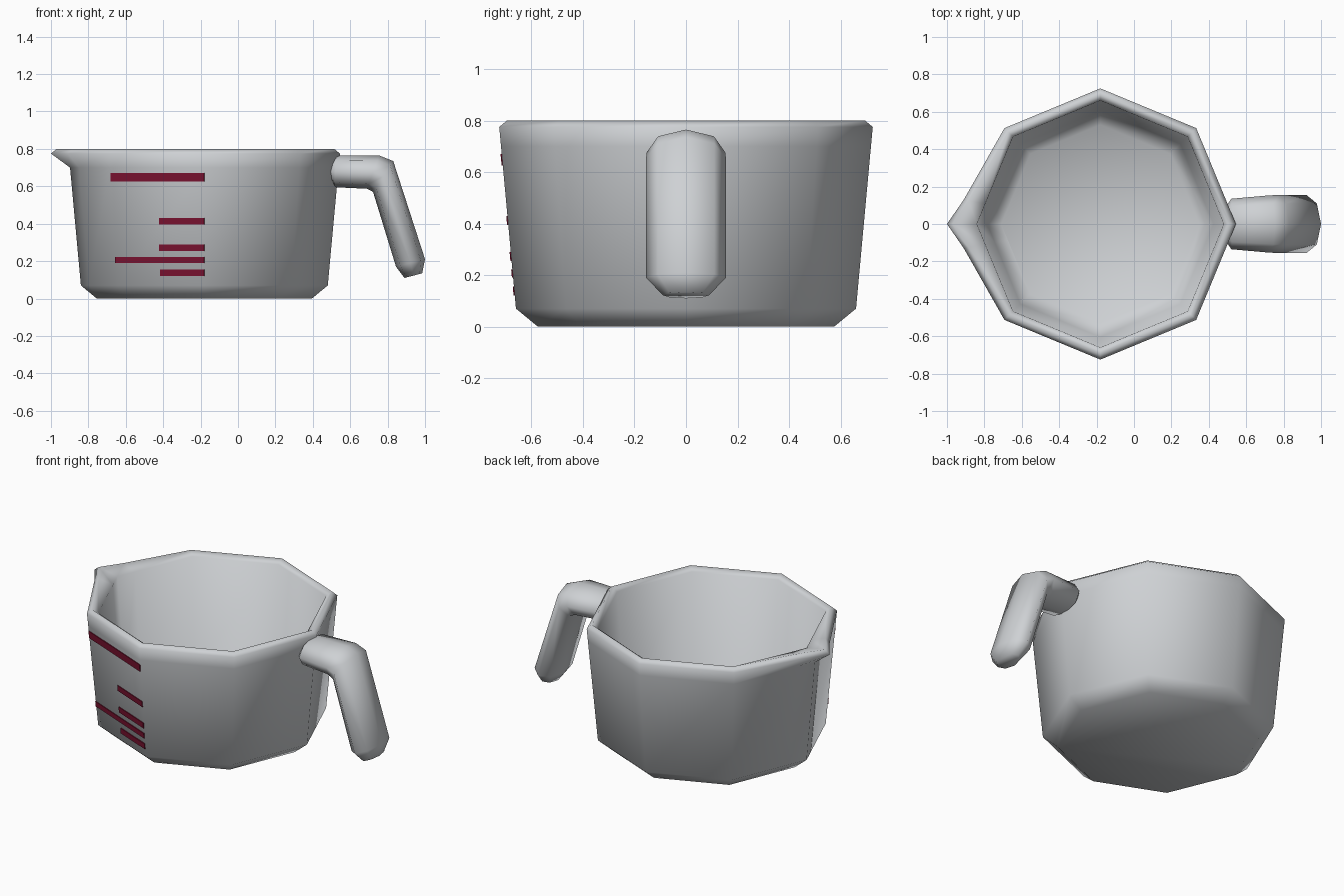
import bpy, bmesh, math

if "Cube" in bpy.data.objects:
    bpy.data.objects.remove(bpy.data.objects["Cube"])

def material(name, rgb):
    m = bpy.data.materials.new(name)
    m.diffuse_color = (*rgb, 1)
    m.use_nodes = True
    m.node_tree.nodes["Principled BSDF"].inputs["Base Color"].default_value = m.diffuse_color
    return m

GREY = material("light grey", (0.62, 0.64, 0.66))
RED = material("dark red", (0.2, 0.006, 0.03))
CX = -0.18  # bowl axis

def make(name, bm, mat, smooth=True):
    bmesh.ops.recalc_face_normals(bm, faces=bm.faces)
    for f in bm.faces:
        f.smooth = smooth
    me = bpy.data.meshes.new(name)
    bm.to_mesh(me)
    bm.free()
    me.materials.append(mat)
    ob = bpy.data.objects.new(name, me)
    bpy.context.collection.objects.link(ob)
    return ob

def loft(rings):
    # skin closed rings of points and cap both ends
    bm = bmesh.new()
    vs = [[bm.verts.new(p) for p in r] for r in rings]
    n = len(vs[0])
    for a, b in zip(vs, vs[1:]):
        for i in range(n):
            j = (i + 1) % n
            bm.faces.new((a[i], a[j], b[j], b[i]))
    bm.faces.new(vs[0])
    bm.faces.new(vs[-1])
    return bm

# bowl: eight-sided profile with extra points that pull the rim into a spout
profile = [(0.575, 0), (0.66, 0.07), (0.718, 0.70), (0.725, 0.775), (0.695, 0.80),
           (0.66, 0.775), (0.605, 0.11), (0.53, 0.05)]
angles = [0, 45, 90, 135, 170, 180, 190, 225, 270, 315]
spout = {3: {170: 0.742, 180: 0.82, 190: 0.742},
         4: {170: 0.715, 180: 0.79, 190: 0.715}}
rings = []
for k, (r, z) in enumerate(profile):
    ring = []
    for a in angles:
        flat = math.cos(math.radians(22.5)) / math.cos(math.radians(a % 45 - 22.5))
        d = spout.get(k, {}).get(a, r * flat)
        t = math.radians(a)
        ring.append((CX + d * math.cos(t), d * math.sin(t), z))
    rings.append(ring)
make("cup", loft(rings), GREY)

# handle: bent bar, (upper x, upper z, lower x, lower z, half width)
sections = [(0.49, 0.71, 0.49, 0.64, 0.09), (0.525, 0.765, 0.515, 0.595, 0.135),
            (0.755, 0.765, 0.69, 0.587, 0.153), (0.83, 0.735, 0.722, 0.57, 0.155),
            (1.0, 0.21, 0.845, 0.17, 0.155), (0.985, 0.135, 0.89, 0.11, 0.09)]
rings = []
for ux, uz, lx, lz, w in sections:
    ring = []
    for i in range(8):
        t = i * math.pi / 4
        s = math.cos(t) / 2
        ring.append(((ux + lx) / 2 + s * (ux - lx), w * math.sin(t),
                     (uz + lz) / 2 + s * (uz - lz)))
    rings.append(ring)
make("handle", loft(rings), GREY)

# measuring marks: thin plates on the front-left face (left x, bottom z, top z)
def on_wall(x, z, out):
    r = 0.66 + (z - 0.07) * 0.058 / 0.63
    t = (CX - x) / (r * math.sin(math.pi / 4))
    y = -r + t * r * (1 - math.cos(math.pi / 4))
    return (x - 0.383 * out, y - 0.924 * out, z)

marks = [(-0.68, 0.625, 0.67), (-0.42, 0.395, 0.43), (-0.42, 0.255, 0.29),
         (-0.655, 0.19, 0.222), (-0.415, 0.12, 0.155)]
for n, (x0, z0, z1) in enumerate(marks):
    corners = [(x0, z0), (CX, z0), (CX, z1), (x0, z1)]
    bm = loft([[on_wall(x, z, o) for x, z in corners] for o in (-0.002, 0.005)])
    make(f"measuring_mark_{n + 1}", bm, RED, smooth=False)
